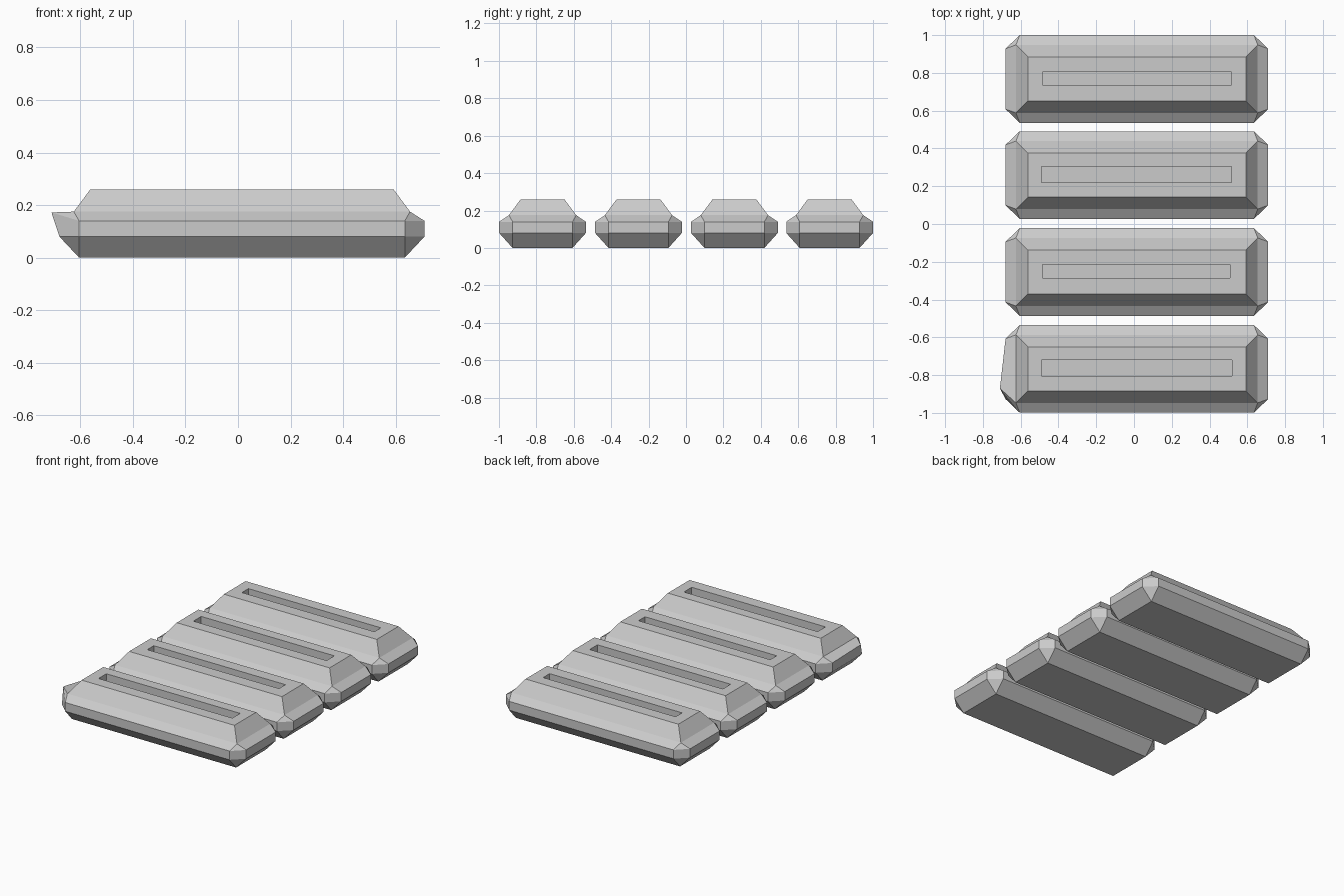
import bpy, bmesh
from mathutils import Vector

if "Cube" in bpy.data.objects:
    bpy.data.objects.remove(bpy.data.objects["Cube"])

CX = 0.015  # bars sit slightly off centre in x


def ring(cx, cy, x_in, x_out, y_in, y_out, z):
    """Rectangle with cut corners; equal in/out values give sharp corners."""
    pts = [(x_out, y_in), (x_in, y_out)]
    pts += [(-x, y) for x, y in reversed(pts)]
    pts += [(-x, -y) for x, y in pts]
    return [(cx + x, cy + y, z) for x, y in pts]


def make_bar(name, cy, slot_cx, slot_cy, slot_x, slot_y, bent=False):
    rings = [
        ring(CX, cy, .62, .62, .16, .16, 0),              # base
        ring(CX, cy, .62, .695, .16, .232, .08),          # lower wall edge
        ring(CX, cy, .62, .695, .16, .232, .14),          # upper wall edge
        ring(CX, cy, .64, .64, .18, .18, .175),           # shoulder
        ring(CX, cy, .577, .577, .117, .117, .26),        # top edge
        ring(slot_cx, slot_cy, slot_x, slot_x, slot_y, slot_y, .26),  # slot rim
        ring(slot_cx, slot_cy, slot_x, slot_x, slot_y, slot_y, .18),  # slot floor
    ]
    bm = bmesh.new()
    loops = [[bm.verts.new(p) for p in r] for r in rings]
    for a, b in zip(loops, loops[1:]):
        for i in range(8):
            j = (i + 1) % 8
            bm.faces.new((a[i], a[j], b[j], b[i]))
    bm.faces.new(loops[0][::-1])
    bm.faces.new(loops[-1])
    bmesh.ops.remove_doubles(bm, verts=bm.verts[:], dist=1e-4)
    # One dented corner pulled outwards at the left end
    if bent:
        corner = Vector((CX - .695, cy - .16, .14))
        v = min(bm.verts, key=lambda v: (v.co - corner).length)
        v.co = (-.71, -.87, .172)
    bmesh.ops.recalc_face_normals(bm, faces=bm.faces[:])
    mesh = bpy.data.meshes.new(name)
    bm.to_mesh(mesh)
    bm.free()
    bpy.context.collection.objects.link(bpy.data.objects.new(name, mesh))


# Four parallel slotted bars, front to back
make_bar("bar_1", -.767, .015, -.762, .505, .042, bent=True)
make_bar("bar_2", -.254, .012, -.25, .497, .035)
make_bar("bar_3", .259, .012, .262, .503, .042)
make_bar("bar_4", .768, .015, .77, .5, .035)
